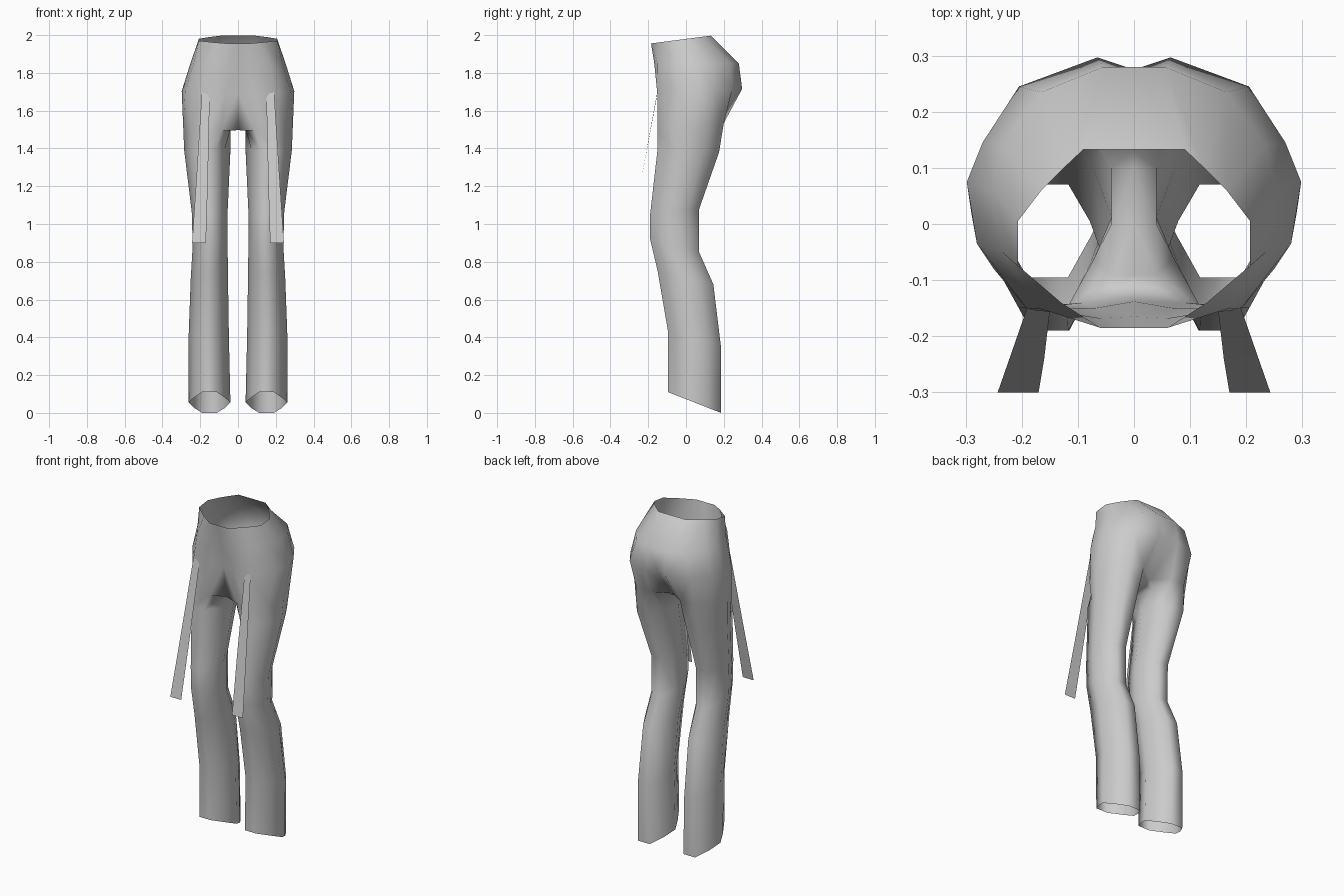
import bpy
import bmesh

cube = bpy.data.objects.get("Cube")
if cube:
    bpy.data.objects.remove(cube, do_unlink=True)

# Single cloth colour
cloth = bpy.data.materials.new("grey_cloth")
cloth.use_nodes = True
colour = (0.6, 0.6, 0.6, 1)
cloth.diffuse_color = colour
cloth.node_tree.nodes["Principled BSDF"].inputs["Base Color"].default_value = colour


def finish(name, bm):
    """Turn a left-hand half into a mirrored, smooth shaded object."""
    for face in bm.faces:
        face.smooth = True
    mesh = bpy.data.meshes.new(name)
    bm.to_mesh(mesh)
    bm.free()
    mesh.materials.append(cloth)
    obj = bpy.data.objects.new(name, mesh)
    bpy.context.collection.objects.link(obj)
    mirror = obj.modifiers.new("Mirror", 'MIRROR')
    mirror.use_clip = True
    mirror.merge_threshold = 0.001
    return obj


def bridge(bm, upper, lower, closed=False):
    """Join two rows of vertices with quads."""
    count = len(upper)
    for i in range(count if closed else count - 1):
        j = (i + 1) % count
        bm.faces.new((upper[i], lower[i], lower[j], upper[j]))


# Half outlines of the seat, centre front to centre back: height, tilt, points
SEAT = [
    (1.98, 0.13, [(0, -.185), (.06, -.185), (.13, -.14), (.207, -.075), (.207, .005),
                  (.165, .06), (.125, .1), (.09, .133), (0, .133)]),
    (1.85, 0, [(0, -.165), (.06, -.168), (.17, -.15), (.235, -.05), (.252, .06),
               (.235, .14), (.165, .235), (.055, .28), (0, .28)]),
    (1.7, 0.05, [(0, -.138), (.07, -.15), (.19, -.152), (.28, -.035), (.298, .075),
                 (.27, .145), (.205, .245), (.065, .297), (0, .275)]),
    (1.51, 0.12, [(0, -.11), (.09, -.14), (.18, -.15), (.25, -.08), (.29, .02),
                  (.26, .12), (.19, .2), (.1, .2), (0, .13)]),
]

# Leg sections: front height, back height, inner x, outer x, front y, back y
LEG = [
    (1.4, 1.38, .04, .285, -.15, .175),
    (1.05, 1.08, .055, .245, -.19, .07),
    (.92, .85, .055, .24, -.19, .07),
    (.75, .68, .053, .25, -.15, .145),
    (.43, .35, .048, .262, -.095, .185),
    (.11, 0, .04, .262, -.095, .185),
]

# Unit leg outline, from inner front around the outside
OUTLINE = [(-.35, -1), (.35, -1), (.75, -.45), (1, 0), (.75, .5),
           (.35, 1), (-.35, 1), (-.75, .5), (-1, 0), (-.75, -.45)]

# Trousers: seat
bm = bmesh.new()
rows = []
for height, tilt, points in SEAT:
    rows.append([bm.verts.new((x, y, height + tilt * y)) for x, y in points])
for upper, lower in zip(rows, rows[1:]):
    bridge(bm, upper, lower)

# Trousers: crotch strip between the legs
base = rows[-1]
inner, centre = [], []
for y in (.1, 0, -.09):
    inner.append(bm.verts.new((.04, y, 1.5)))
    centre.append(bm.verts.new((0, y, 1.5)))
bridge(bm, [base[-1]] + centre + [base[0]], [base[-2]] + inner + [base[1]])

# Trousers: leg
ring = base[1:-1] + inner
for z_front, z_back, x_in, x_out, y_front, y_back in LEG:
    section = []
    for u, v in OUTLINE:
        t = (v + 1) / 2
        section.append(bm.verts.new((x_in + (x_out - x_in) * (u + 1) / 2,
                                     y_front + (y_back - y_front) * t,
                                     z_front + (z_back - z_front) * t)))
    bridge(bm, ring, section, closed=True)
    ring = section
bmesh.ops.recalc_face_normals(bm, faces=bm.faces)
finish("trousers", bm)

# Hanging straps on the front of the hips
bm = bmesh.new()
outer_edge = [(.19, -.148, 1.72), (.222, -.24, 1.22), (.243, -.3, .9)]
inner_edge = [(.15, -.155, 1.67), (.16, -.24, 1.22), (.17, -.3, .9)]
bridge(bm, [bm.verts.new(p) for p in inner_edge], [bm.verts.new(p) for p in outer_edge])
bm.normal_update()
for face in bm.faces:
    if face.normal.y > 0:
        face.normal_flip()
finish("hip_straps", bm)
